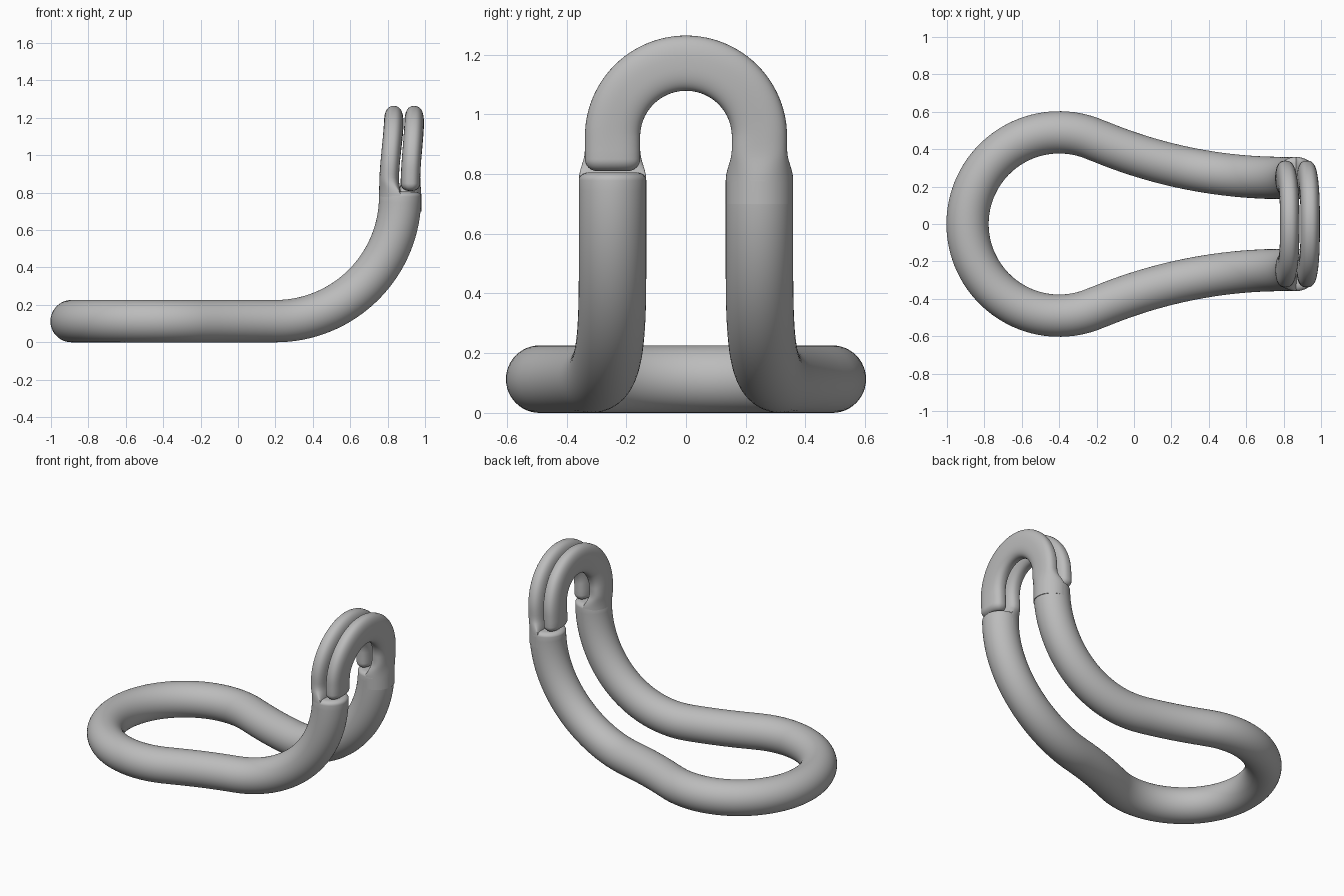
import bpy, bmesh, math
from math import sin, cos, pi
from mathutils import Vector

cube = bpy.data.objects.get("Cube")
if cube:
    bpy.data.objects.remove(cube)

metal = bpy.data.materials.new("plain grey")
metal.use_nodes = True
GREY = (0.5, 0.5, 0.5, 1)
metal.diffuse_color = GREY
metal.node_tree.nodes["Principled BSDF"].inputs["Base Color"].default_value = GREY

R = 0.113          # tube radius
LEG_X, LEG_Y = 0.867, 0.246
LOOP_X, LOOP_R = -0.4, 0.49
BEND_X, BEND_R = 0.2, 0.667
SIDES = 48


def loft(name, rings):
    """Skin a list of point rings and close both ends."""
    bm = bmesh.new()
    rows = [[bm.verts.new(p) for p in ring] for ring in rings]
    for a, b in zip(rows, rows[1:]):
        for i in range(len(a)):
            j = (i + 1) % len(a)
            bm.faces.new((a[i], a[j], b[j], b[i]))
    bm.faces.new(rows[0])
    bm.faces.new(rows[-1])
    bmesh.ops.recalc_face_normals(bm, faces=bm.faces)
    mesh = bpy.data.meshes.new(name)
    bm.to_mesh(mesh)
    bm.free()
    mesh.materials.append(metal)
    obj = bpy.data.objects.new(name, mesh)
    bpy.context.collection.objects.link(obj)
    bpy.ops.object.select_all(action='DESELECT')
    obj.select_set(True)
    bpy.context.view_layer.objects.active = obj
    bpy.ops.object.shade_smooth_by_angle(angle=math.radians(50))
    return obj


def smooth(a, b, t):
    t = min(max((t - a) / (b - a), 0), 1)
    return t * t * (3 - 2 * t)


# Half path of the main tube: loop arc, reverse arc, upward bend, rounded tip
SWEEP_R = 2.57
SWEEP_X = 0.8
SWEEP_Y = LEG_Y + SWEEP_R
tangent = math.atan2(SWEEP_Y, SWEEP_X - LOOP_X)


def neck_y(x):
    return SWEEP_Y - math.sqrt(SWEEP_R ** 2 - (SWEEP_X - min(x, SWEEP_X)) ** 2)


half = []          # (position, bend angle, section scale)
for i in range(37):
    a = pi + (tangent - pi) * i / 36
    half.append((Vector((LOOP_X + LOOP_R * cos(a), LOOP_R * sin(a), R)), 0, 1))
start = half[-1][0].x
for i in range(1, 12):
    x = start + (BEND_X - start) * i / 12
    half.append((Vector((x, neck_y(x), R)), 0, 1))
for i in range(33):
    f = pi / 2 * i / 32
    x = BEND_X + BEND_R * sin(f)
    half.append((Vector((x, neck_y(x), R + BEND_R * (1 - cos(f)))), f, 1))
tip = half[-1][0]
for i in range(1, 7):
    a = pi / 2 * i / 6
    half.append((tip + Vector((0, 0, 0.025 * sin(a))), pi / 2,
                 1 - 0.035 / R * (1 - cos(a))))

mirrored = [(Vector((p.x, -p.y, p.z)), f, s) for p, f, s in half[:0:-1]]
path = mirrored + half
rings = []
for k, (p, f, s) in enumerate(path):
    t = (path[min(k + 1, len(path) - 1)][0] - path[max(k - 1, 0)][0]).normalized()
    side = t.cross(Vector((-sin(f), 0, cos(f)))).normalized()
    up = side.cross(t)
    rings.append([p + (up * cos(a) + side * sin(a)) * R * s
                  for a in (2 * pi * i / SIDES for i in range(SIDES))])
loft("main_tube", rings)


# Flattened hook: leaves one leg as a half tube and arches to the other leg
ARCH_Z, END_Z = 0.925, 0.81
HALF_X, HALF_Y, CAP = 0.052, 0.0925, 0.04


def rounded(v, power=0.8):
    return math.copysign(abs(v) ** power, v)


def hook(name, foot_side, x_side, x_low, x_high):
    stations = [(1, z, 0, 1) for z in (0.7, 0.74, 0.77, 0.79, 0.8, 0.81, 0.82,
                                       0.83, 0.84, 0.85, 0.86, 0.88, 0.9)]
    stations += [(cos(a), ARCH_Z + LEG_Y * sin(a), a, 1)
                 for a in (pi * i / 48 for i in range(49))]
    stations.append((-1, END_Z + CAP + 0.03, pi, 1))
    for i in range(9):
        a = pi / 2 * i / 8
        stations.append((-1, END_Z + CAP * (1 - sin(a)), pi, cos(a)))
    rings = []
    for n, (y, z, a, cap) in enumerate(stations):
        blend = smooth(0.78, 0.88, z) if n < 13 else 1
        cx = x_low + (x_high - x_low) * smooth(0.85, 1.22, z)
        hx = HALF_X - CAP * (1 - cap)
        hy = HALF_Y - CAP * (1 - cap)
        ring = []
        for i in range(SIDES):
            b = 2 * pi * i / SIDES
            d_x = LEG_X + x_side * max(R * cos(b), -0.004)
            e_x = cx + x_side * hx * rounded(cos(b))
            v = R * sin(b) * (1 - blend) + hy * rounded(sin(b)) * blend
            ring.append(Vector((d_x + (e_x - d_x) * blend,
                                foot_side * (LEG_Y * y + v * cos(a)),
                                z + v * sin(a))))
        rings.append(ring)
    loft(name, rings)


hook("inner_hook", -1, -1, 0.808, 0.834)
hook("outer_hook", 1, 1, 0.922, 0.943)
